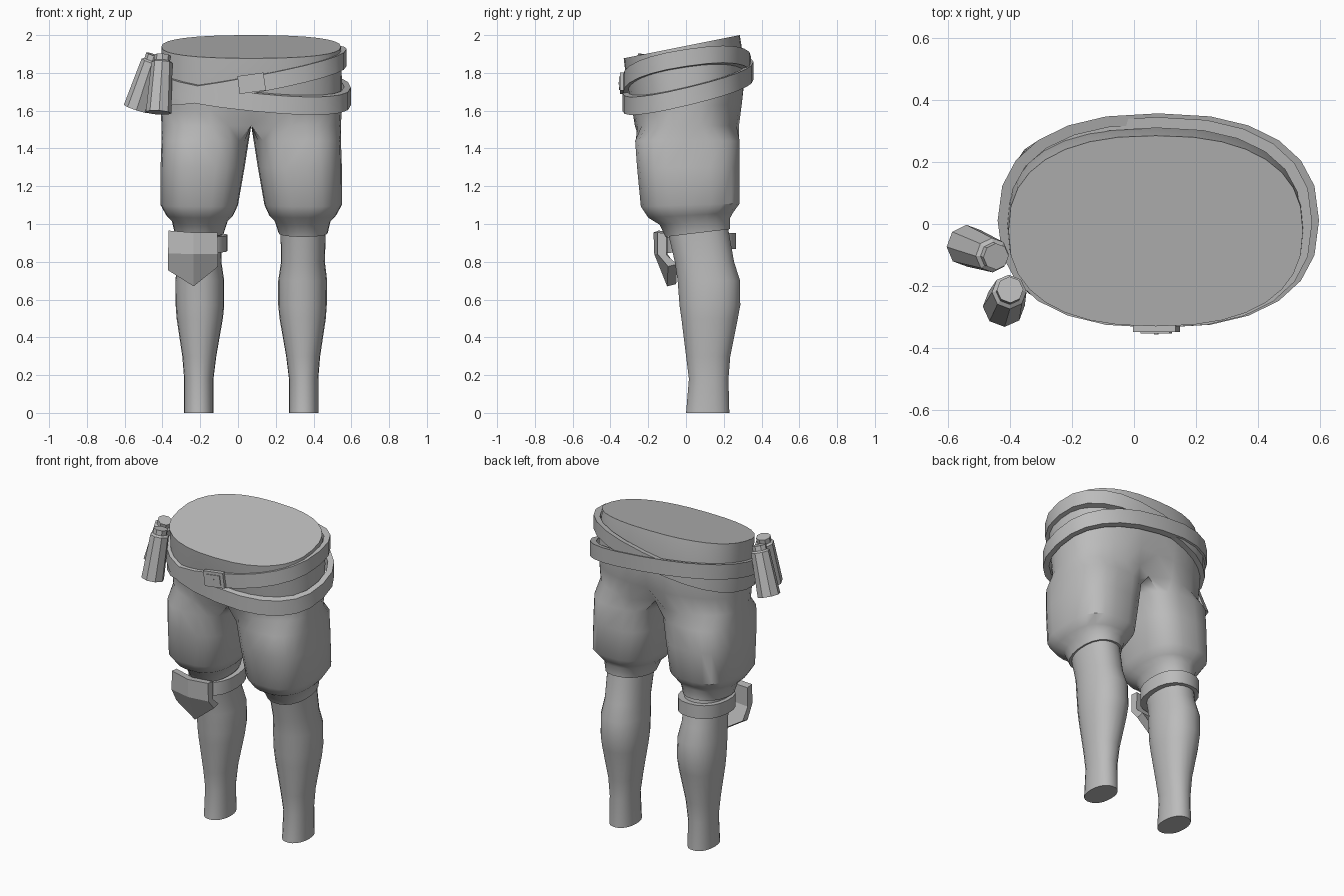
import bpy, bmesh, math
from mathutils import Matrix, Vector

cube = bpy.data.objects.get("Cube")
if cube:
    bpy.data.objects.remove(cube)

grey = bpy.data.materials.new("plain grey")
grey.use_nodes = True
COLOUR = (0.5, 0.5, 0.5, 1)
grey.diffuse_color = COLOUR
grey.node_tree.nodes["Principled BSDF"].inputs["Base Color"].default_value = COLOUR

MID = 0.07  # symmetry plane of the hips


def finish(name, bm, smooth=None, mirror=False):
    bmesh.ops.recalc_face_normals(bm, faces=bm.faces)
    mesh = bpy.data.meshes.new(name)
    bm.to_mesh(mesh)
    bm.free()
    mesh.materials.append(grey)
    obj = bpy.data.objects.new(name, mesh)
    bpy.context.collection.objects.link(obj)
    if smooth:
        bpy.ops.object.select_all(action="DESELECT")
        obj.select_set(True)
        bpy.context.view_layer.objects.active = obj
        bpy.ops.object.shade_smooth_by_angle(angle=math.radians(smooth))
    if mirror:
        obj.location.x = MID
        obj.modifiers.new("Mirror", "MIRROR")
    return obj


def oval(angle, x0, x1, y0, y1, power):
    """Point on a squarish oval filling the given box."""
    c, s = math.cos(angle), math.sin(angle)
    x = math.copysign(abs(c) ** (2 / power), c)
    y = math.copysign(abs(s) ** (2 / power), s)
    return (x0 + x1) / 2 + x * (x1 - x0) / 2, (y0 + y1) / 2 + y * (y1 - y0) / 2


def loft(bm, rings, closed=False):
    """Skin between rings, leaving out walls on the mirror plane."""
    loops = [[bm.verts.new(p) for p in ring] for ring in rings]
    pairs = list(zip(loops, loops[1:] + loops[:1])) if closed else list(zip(loops, loops[1:]))
    for a, b in pairs:
        for i in range(len(a)):
            j = (i + 1) % len(a)
            quad = (a[i], a[j], b[j], b[i])
            if any(abs(v.co.x) > 1e-5 for v in quad):
                bm.faces.new(quad)
    return loops


# Shorts: one half, lofted from hem to waist
OUTER, INNER = 16, 6


def leg_ring(z, x0, x1, y0, y1, tilt, power):
    ring = []
    for i in range(OUTER + INNER):
        if i <= OUTER:
            a = -135 + 270 * i / OUTER
        else:
            a = 135 + 90 * (i - OUTER) / INNER
        x, y = oval(math.radians(a), x0, x1, y0, y1, power)
        ring.append((x - MID, y, z + tilt * y))
    return ring


def hip_ring(z, x1, y0, y1, tilt, crease):
    half = x1 - MID
    ring = []
    for i in range(OUTER + 1):
        a = math.radians(-90 + 180 * i / OUTER)
        x, y = oval(a, -half, half, y0, y1, 2.4)
        if i in (0, OUTER):
            x, y = 0, y * (1 - crease)
        ring.append((x, y, z + tilt * y))
    first, last = Vector(ring[0]), Vector(ring[-1])
    ring += [tuple(last.lerp(first, k / INNER)) for k in range(1, INNER)]
    return ring


bm = bmesh.new()
loops = loft(bm, [
    leg_ring(0.945, 0.215, 0.475, -0.11, 0.235, 0.12, 2.2),
    leg_ring(1.01, 0.195, 0.49, -0.14, 0.235, 0.1, 2.3),
    leg_ring(1.045, 0.165, 0.52, -0.2, 0.25, 0.06, 2.5),
    leg_ring(1.1, 0.14, 0.55, -0.24, 0.285, 0.03, 2.8),
    leg_ring(1.3, 0.105, 0.55, -0.26, 0.285, 0, 2.8),
    leg_ring(1.44, 0.083, 0.545, -0.27, 0.285, 0, 2.8),
    hip_ring(1.52, 0.545, -0.275, 0.285, 0, 0.25),
    hip_ring(1.62, 0.55, -0.29, 0.3, 0.05, 0.02),
    hip_ring(1.76, 0.55, -0.31, 0.315, 0.15, 0),
    hip_ring(1.943, 0.545, -0.33, 0.285, 0.2, 0),
])
bm.faces.new(loops[-1])
bm.faces.new(loops[0])
finish("shorts", bm, 40, mirror=True)

# Lower legs: height, inner x, outer x, front y, back y
bm = bmesh.new()
SHIN = [(0, 0.27, 0.425, 0.0, 0.23), (0.18, 0.27, 0.425, 0.015, 0.225),
        (0.3, 0.255, 0.435, 0.0, 0.235), (0.5, 0.22, 0.465, -0.025, 0.275),
        (0.57, 0.213, 0.47, -0.035, 0.288), (0.7, 0.213, 0.472, -0.045, 0.287),
        (0.8, 0.228, 0.46, -0.06, 0.255), (0.97, 0.225, 0.465, -0.1, 0.225)]
loops = loft(bm, [leg_ring(*row, 0, 2.2) for row in SHIN])
bm.faces.new(loops[0])
bm.faces.new(loops[-1])
finish("lower_legs", bm, 40, mirror=True)


# Straps: flat bands following a tilted plane
def strap(name, box, height, slope_x, slope_y, width, thick, power=2.4, count=24):
    x0, x1, y0, y1 = box
    cx = (x0 + x1) / 2
    sections = []
    for i in range(count):
        a = math.tau * i / count
        section = []
        for inset, side in ((0, -1), (0, 1), (thick, 1), (thick, -1)):
            x, y = oval(a, x0 + inset, x1 - inset, y0 + inset, y1 - inset, power)
            z = height + slope_x * (x - cx) + slope_y * y + side * width / 2
            section.append((x, y, z))
        sections.append(section)
    bm = bmesh.new()
    loft(bm, sections, closed=True)
    return finish(name, bm, 35)


strap("upper_belt", (-0.43, 0.575, -0.335, 0.345), 1.785, 0.19, 0.15, 0.09, 0.035)
strap("lower_belt", (-0.44, 0.597, -0.335, 0.357), 1.725, -0.1, 0.24, 0.095, 0.035)
strap("knee_strap", (-0.35, -0.055, -0.105, 0.265), 0.895, 0, 0.06, 0.085, 0.04, 2.3, 20)


# Buckle: plate, raised centre and stud
def block(name, centre, size, turn):
    bm = bmesh.new()
    bmesh.ops.create_cube(bm, size=1)
    bm.transform(Matrix.Translation(centre) @ Matrix.Rotation(turn, 4, "Y")
                 @ Matrix.Diagonal((*size, 1)))
    return finish(name, bm)


for name, y, size in (("buckle_plate", -0.336, (0.14, 0.026, 0.095)),
                      ("buckle_centre", -0.348, (0.095, 0.012, 0.06)),
                      ("buckle_stud", -0.354, (0.012, 0.006, 0.012))):
    block(name, (0.072, y, 1.745), size, math.radians(-8))


# Hip pouches: tapering octagonal tubes with a smaller cap
def pouch(name, top, bottom):
    top, bottom = Vector(top), Vector(bottom)
    axis = top - bottom
    turn = axis.to_track_quat("Z", "Y").to_matrix().to_4x4()
    place = Matrix.Translation(bottom) @ turn
    rings = []
    for part, radius in ((0, 0.068), (0.87, 0.056), (0.9, 0.043), (1, 0.043)):
        rings.append([place @ Vector((radius * math.cos(math.tau * (i + 0.5) / 8),
                                      radius * math.sin(math.tau * (i + 0.5) / 8),
                                      part * axis.length)) for i in range(8)])
    bm = bmesh.new()
    loops = loft(bm, rings)
    bm.faces.new(loops[0])
    bm.faces.new(loops[-1])
    return finish(name, bm)


pouch("rear_pouch", (-0.445, -0.105, 1.895), (-0.54, -0.07, 1.61))
pouch("front_pouch", (-0.4, -0.212, 1.895), (-0.42, -0.265, 1.59))

# Knee pad: pointed folded plate on the right knee
bm = bmesh.new()
front = [
    [(-0.367, -0.145, 0.965), (-0.235, -0.172, 0.955), (-0.108, -0.15, 0.955)],
    [(-0.37, -0.145, 0.845), (-0.235, -0.168, 0.84), (-0.105, -0.15, 0.84)],
    [(-0.37, -0.095, 0.755), (-0.235, -0.1, 0.67), (-0.105, -0.095, 0.775)],
]
grid = [[bm.verts.new(p) for p in row] for row in front]
for upper, lower in zip(grid, grid[1:]):
    for i in range(2):
        bm.faces.new((upper[i], lower[i], lower[i + 1], upper[i + 1]))
pad = bmesh.ops.extrude_face_region(bm, geom=bm.faces[:])
for v in pad["geom"]:
    if isinstance(v, bmesh.types.BMVert):
        v.co += Vector((0, 0.048, 0.012 if v.co.z < 0.8 else -0.005))
# keep the front skin as the outer wall of the solid
bmesh.ops.holes_fill(bm, edges=[e for e in bm.edges if e.is_boundary])
finish("knee_pad", bm)
